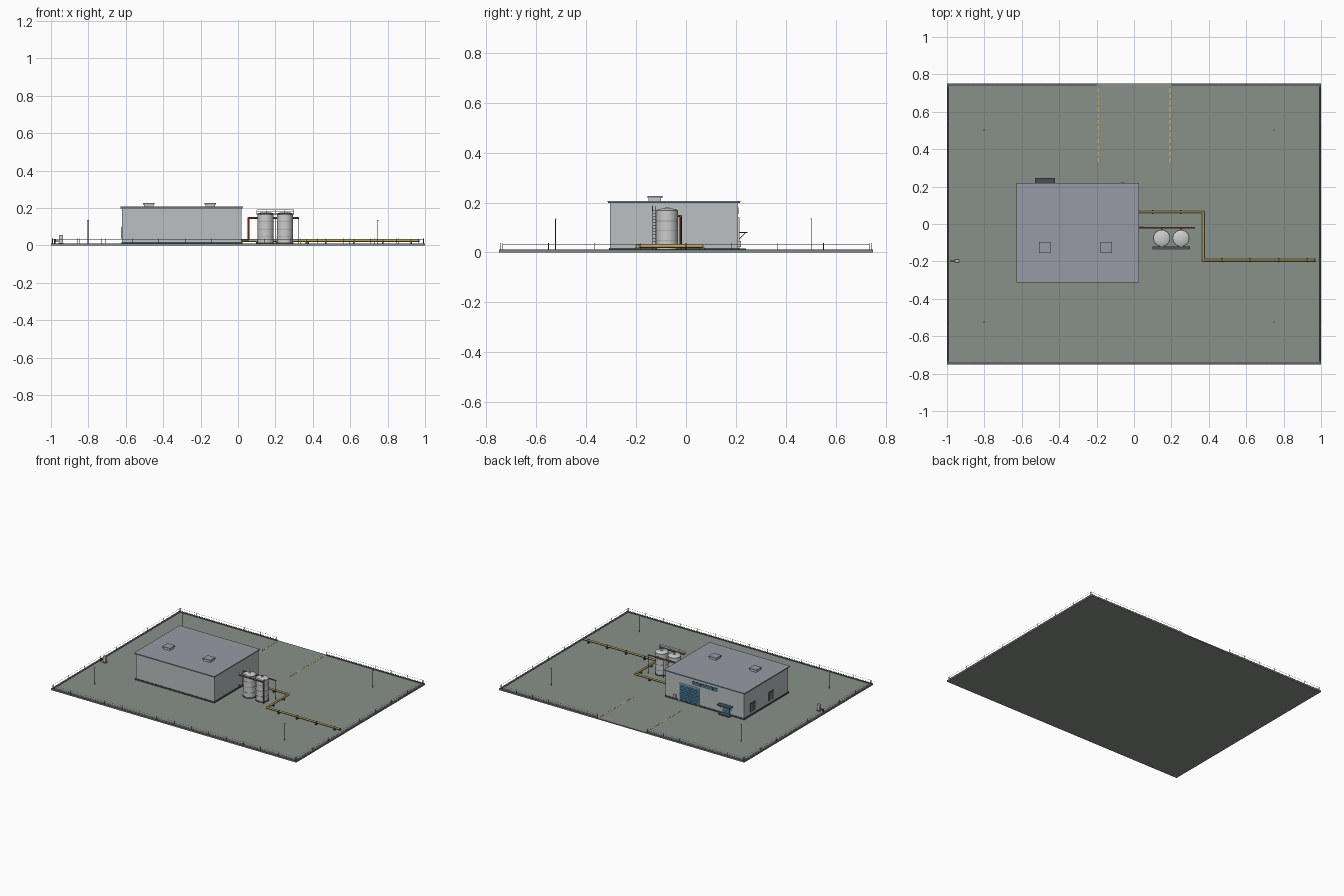
import bpy, bmesh, math
from mathutils import Vector, Matrix

if "Cube" in bpy.data.objects:
    bpy.data.objects.remove(bpy.data.objects["Cube"])

COLS = {
    "ground": (0.25, 0.28, 0.25), "curb": (0.12, 0.13, 0.13), "wall": (0.50, 0.53, 0.54),
    "roof": (0.31, 0.33, 0.37), "trim": (0.06, 0.08, 0.10), "blue": (0.05, 0.20, 0.32),
    "steel": (0.55, 0.57, 0.57), "dark": (0.08, 0.09, 0.09), "yellow": (0.70, 0.48, 0.12),
    "pipe": (0.50, 0.36, 0.10), "red": (0.40, 0.09, 0.06), "lamp": (0.8, 0.8, 0.7),
}
MATS = {}
for n, c in COLS.items():
    MATS[n] = bpy.data.materials.new(n)
    MATS[n].diffuse_color = (*c, 1)
G = 0.008  # top of the yard slab


def finish(bm, name, col, smooth=False):
    me = bpy.data.meshes.new(name)
    bm.to_mesh(me)
    bm.free()
    ob = bpy.data.objects.new(name, me)
    bpy.context.collection.objects.link(ob)
    me.materials.append(MATS[col])
    if smooth:
        bpy.ops.object.select_all(action='DESELECT')
        ob.select_set(True)
        bpy.context.view_layer.objects.active = ob
        bpy.ops.object.shade_smooth_by_angle(angle=math.radians(35))
    return ob


def boxes(name, col, items):
    """Each item: x0, x1, y0, y1, z0, z1"""
    bm = bmesh.new()
    for x0, x1, y0, y1, z0, z1 in items:
        m = Matrix.Translation(((x0 + x1) / 2, (y0 + y1) / 2, (z0 + z1) / 2)) @ \
            Matrix.Diagonal((x1 - x0, y1 - y0, z1 - z0, 1))
        bmesh.ops.create_cube(bm, size=1, matrix=m)
    return finish(bm, name, col)


def tubes(name, col, paths, r, sides=8):
    """Round bars along point paths, with ball joints at the bends"""
    bm = bmesh.new()
    for path in paths:
        pts = [Vector(p) for p in path]
        for a, b in zip(pts, pts[1:]):
            d = b - a
            m = Matrix.Translation((a + b) / 2) @ d.to_track_quat('Z', 'Y').to_matrix().to_4x4()
            bmesh.ops.create_cone(bm, cap_ends=True, segments=sides, radius1=r, radius2=r,
                                  depth=d.length, matrix=m)
        for p in pts[1:-1]:
            bmesh.ops.create_uvsphere(bm, u_segments=sides, v_segments=6, radius=r,
                                      matrix=Matrix.Translation(p))
    return finish(bm, name, col, True)


def lathe(name, col, x, y, profile, sides=32):
    bm = bmesh.new()
    vs = [bm.verts.new((x + r, y, z)) for r, z in profile]
    es = [bm.edges.new(e) for e in zip(vs, vs[1:])]
    bmesh.ops.spin(bm, geom=vs + es, cent=(x, y, 0), axis=(0, 0, 1), angle=math.tau, steps=sides)
    bmesh.ops.remove_doubles(bm, verts=bm.verts, dist=1e-5)
    bmesh.ops.recalc_face_normals(bm, faces=bm.faces)
    return finish(bm, name, col, True)


# Yard slab, curb and dashed gateway lines
boxes("yard_slab", "ground", [(-1, 1, -0.75, 0.75, 0, G)])
boxes("curb", "curb", [(-1, 1, -0.75, -0.737, G, 0.011), (-1, -0.2, 0.737, 0.75, G, 0.011),
                       (0.2, 1, 0.737, 0.75, G, 0.011), (-1, -0.988, -0.737, 0.737, G, 0.011),
                       (0.988, 1, -0.737, 0.737, G, 0.011)])
boxes("lane_dashes", "yellow", [(x - 0.003, x + 0.003, 0.33 + i * 0.034, 0.353 + i * 0.034, G, G + 0.001)
                                for x in (-0.193, 0.193) for i in range(12)])

# Perimeter fence, open at the rear gateway
runs = [((-0.99, -0.743), (0.99, -0.743), 14), ((-0.993, -0.735), (-0.993, 0.735), 8),
        ((0.993, -0.735), (0.993, 0.735), 8), ((-0.99, 0.743), (-0.205, 0.743), 6),
        ((0.205, 0.743), (0.99, 0.743), 6)]
posts, rails = [], []
for a, b, n in runs:
    a, b = Vector(a), Vector(b)
    for i in range(n + 1):
        p = a.lerp(b, i / n)
        posts.append([(*p, G), (*p, 0.037)])
    rails += [[(*a, z), (*b, z)] for z in (0.018, 0.033)]
tubes("fence_posts", "dark", posts, 0.0014, 6)
tubes("fence_rails", "steel", rails, 0.0007, 4)

# Main hall
boxes("hall_walls", "wall", [(-0.62, 0.02, -0.305, 0.209, G, 0.2)])
boxes("hall_plinth", "trim", [(-0.623, 0.023, -0.308, 0.212, G, 0.018)])
boxes("roof_slab", "roof", [(-0.629, 0.027, -0.314, 0.218, 0.202, 0.207)])
boxes("roof_trim", "trim", [(-0.627, 0.025, -0.312, 0.216, 0.198, 0.202)])
vents = (-0.477, -0.149)
boxes("roof_vent_bases", "steel", [(x - 0.026, x + 0.026, -0.15, -0.1, 0.207, 0.219) for x in vents])
boxes("roof_vent_caps", "roof", [(x - 0.031, x + 0.031, -0.155, -0.095, 0.219, 0.227) for x in vents])

# Rear wall: roller door, window strip, entrance with canopy
boxes("roller_door", "blue", [(-0.25, -0.095, 0.207, 0.211, G, 0.135)])
boxes("roller_door_ribs", "trim", [(-0.25, -0.095, 0.211, 0.2125, 0.02 + i * 0.014, 0.022 + i * 0.014)
                                   for i in range(8)])
boxes("roller_door_frame", "steel", [(-0.256, -0.25, 0.207, 0.214, G, 0.141),
                                     (-0.095, -0.089, 0.207, 0.214, G, 0.141),
                                     (-0.25, -0.095, 0.207, 0.214, 0.135, 0.141)])
boxes("strip_windows", "blue", [(-0.4 + i * 0.034, -0.371 + i * 0.034, 0.207, 0.2115, 0.158, 0.178)
                                for i in range(6)])
boxes("strip_frame", "trim", [(-0.404, -0.196, 0.207, 0.2105, 0.155, 0.181)])
boxes("entrance_door", "blue", [(-0.505, -0.445, 0.207, 0.212, 0.016, 0.07)])
boxes("entrance_canopy", "trim", [(-0.53, -0.422, 0.207, 0.247, 0.077, 0.081)])
boxes("entrance_step", "dark", [(-0.52, -0.432, 0.207, 0.24, G, 0.016)])
tubes("canopy_braces", "trim", [[(x, 0.209, 0.05), (x, 0.238, 0.078)] for x in (-0.522, -0.43)], 0.0013, 6)
boxes("wall_box", "steel", [(-0.07, -0.05, 0.207, 0.221, 0.022, 0.046)])

# Louvred windows on the left wall
louvres = (0.11, -0.108)
boxes("louvre_frames", "trim", [(-0.6225, -0.618, y - 0.03, y + 0.03, 0.035, 0.1) for y in louvres])
boxes("louvre_slats", "steel", [(-0.625, -0.62, y - 0.026, y + 0.026, 0.042 + i * 0.011, 0.046 + i * 0.011)
                                for y in louvres for i in range(5)])

# Twin storage tanks with raised bands
TY, R = -0.076, 0.043
for i, x in enumerate((0.148, 0.251)):
    lathe(f"tank_{i + 1}", "steel", x, TY,
          [(0, 0.012), (R, 0.012), (R, 0.169), (0.036, 0.173), (0.015, 0.177), (0, 0.178)])
    lathe(f"tank_base_{i + 1}", "dark", x, TY, [(0, G), (0.046, G), (0.046, 0.014), (0, 0.014)])
    for z in (0.045, 0.085, 0.125, 0.166):
        lathe(f"tank_band_{i + 1}", "roof", x, TY,
              [(R - 0.001, z), (R + 0.0012, z), (R + 0.0012, z + 0.003), (R - 0.001, z + 0.003)])
    lathe(f"tank_hatch_{i + 1}", "steel", x, TY, [(0, 0.175), (0.009, 0.175), (0.009, 0.181), (0, 0.181)], 16)

# Tank catwalk, guard rail and ladder
boxes("catwalk", "dark", [(0.1, 0.3, -0.136, -0.119, 0.166, 0.169)])
tubes("catwalk_rail", "steel", [[(0.101, -0.135, z), (0.299, -0.135, z)] for z in (0.179, 0.189)] +
      [[(0.101 + i * 0.0495, -0.135, 0.168), (0.101 + i * 0.0495, -0.135, 0.189)] for i in range(5)], 0.0012, 6)
tubes("ladder", "dark", [[(0.299, y, G), (0.299, y, 0.187)] for y in (-0.134, -0.121)] +
      [[(0.299, -0.134, 0.02 + i * 0.0125), (0.299, -0.121, 0.02 + i * 0.0125)] for i in range(12)], 0.001, 6)

# Red feed pipe with tank branches and posts
PY = -0.021
tubes("feed_pipe", "red", [[(0.02, PY, 0.03), (0.056, PY, 0.03), (0.056, PY, 0.146), (0.325, PY, 0.146)]] +
      [[(x, PY, 0.146), (x, TY + 0.04, 0.146)] for x in (0.148, 0.251)], 0.0045, 10)
tubes("feed_pipe_posts", "dark", [[(x, PY, G), (x, PY, 0.142)] for x in (0.2, 0.322)], 0.002, 6)

# Long ground pipe on supports
Z = 0.025
tubes("ground_pipe", "pipe", [[(0.02, 0.064, Z), (0.37, 0.064, Z), (0.37, -0.193, Z), (0.97, -0.193, Z)]], 0.0065, 12)
spots = [(x, -0.193) for x in (0.47, 0.62, 0.775, 0.925)]
boxes("pipe_supports", "dark", [(x - 0.004, x + 0.004, y - 0.011, y + 0.011, G, 0.02) for x, y in spots] +
      [(x - 0.004, x + 0.004, 0.054, 0.074, G, 0.02) for x in (0.1, 0.25)] +
      [(0.36, 0.38, y - 0.004, y + 0.004, G, 0.02) for y in (0.0, -0.12)])
bm_flanges = [[(x - 0.003, y, Z), (x + 0.003, y, Z)] for x, y in spots + [(0.966, -0.193)]]
tubes("pipe_flanges", "dark", bm_flanges, 0.009, 12)

# Yard lamps
lamps = [(x, y) for x in (-0.802, 0.748) for y in (0.502, -0.523)]
tubes("lamp_poles", "dark", [[(x, y, G), (x, y, 0.134)] for x, y in lamps], 0.0017, 8)
boxes("lamp_heads", "lamp", [(x - 0.005, x + 0.006, y - 0.003, y + 0.003, 0.132, 0.136) for x, y in lamps])

# Control cabinet and barrier post at the left edge
boxes("control_cabinet", "steel", [(-0.957, -0.935, -0.206, -0.189, 0.012, 0.055)])
boxes("cabinet_base", "dark", [(-0.96, -0.932, -0.209, -0.186, G, 0.012)])
tubes("cabinet_pipe", "dark", [[(-0.98, -0.198, G), (-0.98, -0.198, 0.024), (-0.95, -0.198, 0.024)]], 0.003, 8)
lathe("valve_wheel", "red", -0.978, -0.198, [(0, 0.024), (0.005, 0.026), (0.005, 0.03), (0, 0.031)], 12)

for m in bpy.data.materials:
    if m.users and not m.is_grease_pencil:
        m.use_nodes = True
        m.node_tree.nodes["Principled BSDF"].inputs["Base Color"].default_value = m.diffuse_color
